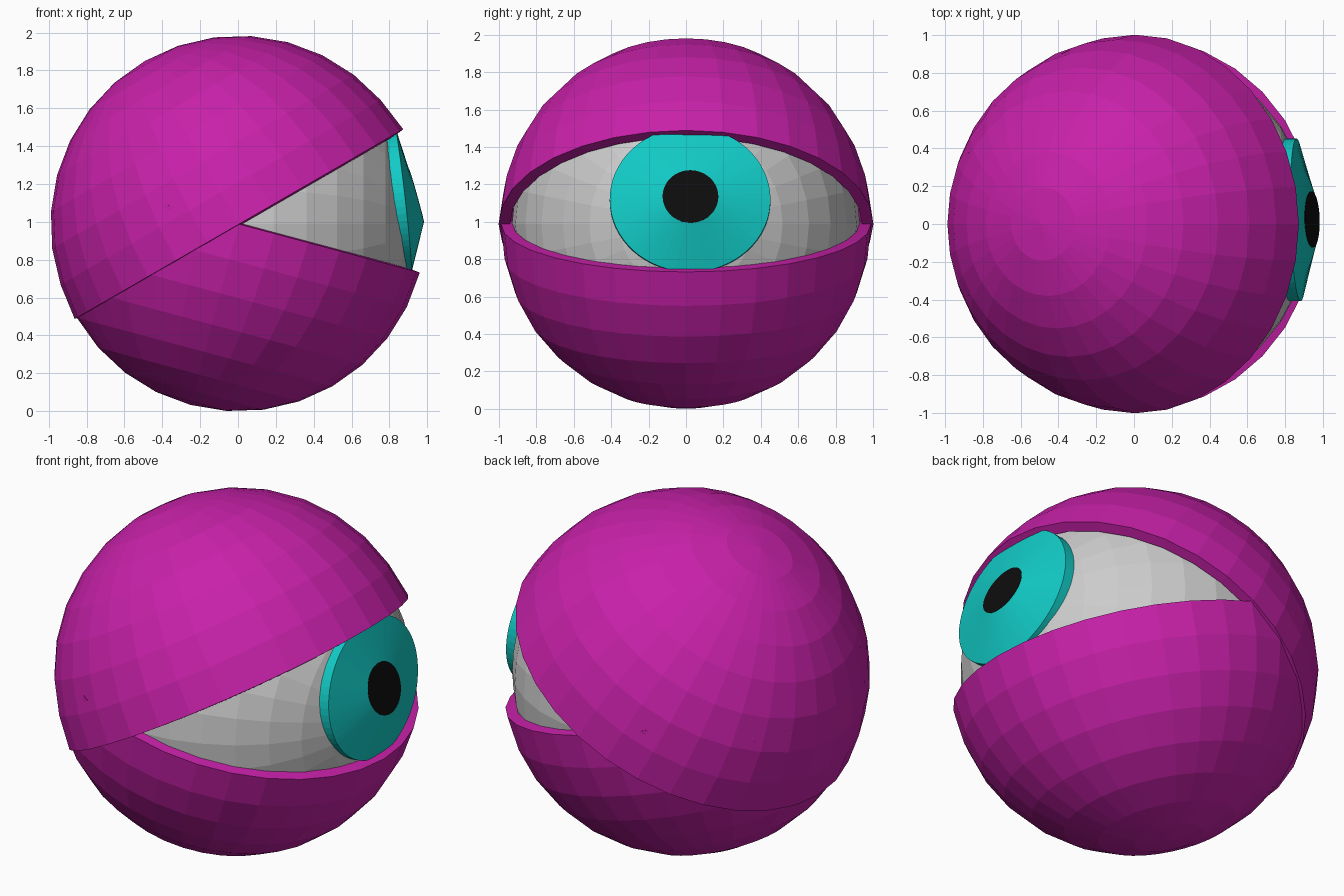
import bpy, bmesh
from math import radians, sin, cos, pi
from mathutils import Matrix, Vector

if "Cube" in bpy.data.objects:
    bpy.data.objects.remove(bpy.data.objects["Cube"])

CENTRE = Vector((0.005, 0, 0.988))


def material(name, rgb):
    m = bpy.data.materials.new(name)
    m.diffuse_color = (*rgb, 1)
    m.use_nodes = True
    m.node_tree.nodes["Principled BSDF"].inputs["Base Color"].default_value = m.diffuse_color
    return m


PURPLE = material("lid_purple", (0.58, 0.015, 0.40))
TEAL = material("iris_teal", (0.006, 0.60, 0.57))
BLACK = material("pupil_black", (0.004, 0.004, 0.004))


def finish(bm, name, mat=None):
    bmesh.ops.recalc_face_normals(bm, faces=bm.faces)
    me = bpy.data.meshes.new(name)
    bm.to_mesh(me)
    bm.free()
    ob = bpy.data.objects.new(name, me)
    bpy.context.collection.objects.link(ob)
    if mat:
        me.materials.append(mat)
    return ob


def ball(radius):
    bm = bmesh.new()
    bmesh.ops.create_uvsphere(bm, u_segments=32, v_segments=16, radius=radius)
    return bm


def eyelid(name, radius, side, tilt, rim=1.0):
    """Thick hemisphere; side is +1 for upper and -1 for lower."""
    bm = ball(radius)
    bmesh.ops.delete(bm, geom=[v for v in bm.verts if v.co.z * side < -0.01],
                     context='VERTS')
    for v in bm.verts:
        if abs(v.co.z) < 0.01:
            v.co *= rim
    ob = finish(bm, name, PURPLE)
    # open shell: make sure normals point outward before thickening
    if ob.data.polygons[0].normal.dot(ob.data.polygons[0].center) < 0:
        ob.data.flip_normals()
    ob.location = CENTRE
    ob.rotation_euler.y = radians(tilt)
    mod = ob.modifiers.new("thickness", 'SOLIDIFY')
    mod.thickness = 0.06
    mod.offset = -1


def ring(bm, centre, ry, rz, elevation, n=64):
    """Ellipse facing +x, tilted upward by elevation."""
    rot = Matrix.Rotation(radians(1.5), 3, 'Z') @ Matrix.Rotation(-radians(elevation), 3, 'Y')
    return [bm.verts.new(Vector(centre) + rot @ Vector(
        (0, ry * cos(2 * pi * i / n), rz * sin(2 * pi * i / n)))) for i in range(n)]


def lofted(name, rings, mat):
    bm = bmesh.new()
    loops = [ring(bm, *r) for r in rings]
    for a, b in zip(loops, loops[1:]):
        for i in range(len(a)):
            j = (i + 1) % len(a)
            bm.faces.new((a[i], a[j], b[j], b[i]))
    bm.faces.new(loops[0])
    bm.faces.new(loops[-1])
    return finish(bm, name, mat)


# eyeball with its pole facing the iris
eye = finish(ball(0.93), "eyeball")
eye.location = CENTRE
eye.rotation_euler.y = radians(90)

# eyelids
eyelid("upper_eyelid", 0.995, 1, -30, rim=1.007)
eyelid("lower_eyelid", 0.989, -1, 15)

# iris: short wall, then a shallow cone up to the flat pupil
lofted("iris", [((0.79, 0.022, 1.11), 0.43, 0.39, 6.5),
                ((0.872, 0.022, 1.12), 0.43, 0.39, 6.5),
                ((0.942, 0.024, 1.135), 0.15, 0.147, 15.5)], TEAL)
lofted("pupil", [((0.925, 0.024, 1.131), 0.146, 0.143, 15.5),
                 ((0.944, 0.024, 1.1355), 0.149, 0.146, 15.5)], BLACK)
